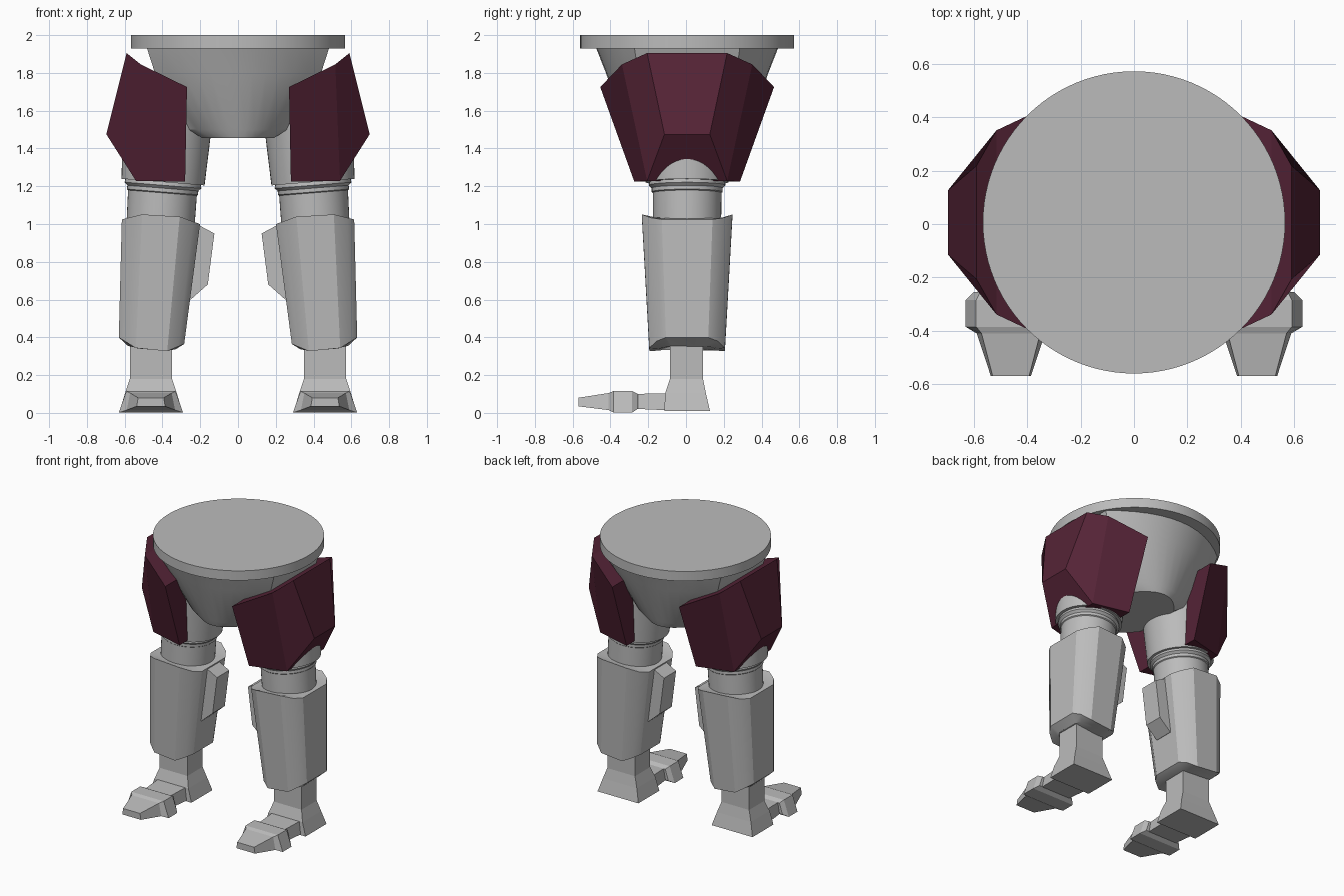
import bpy, bmesh, math

if "Cube" in bpy.data.objects:
    bpy.data.objects.remove(bpy.data.objects["Cube"])


def material(name, rgb):
    m = bpy.data.materials.new(name)
    m.diffuse_color = (*rgb, 1)
    m.use_nodes = True
    m.node_tree.nodes["Principled BSDF"].inputs["Base Color"].default_value = m.diffuse_color
    return m


GREY = material("light grey", (0.50, 0.50, 0.50))
MAROON = material("dark maroon", (0.09, 0.017, 0.037))


def finish(name, bm, mat, mirror=False, smooth=None):
    bmesh.ops.recalc_face_normals(bm, faces=bm.faces)
    me = bpy.data.meshes.new(name)
    bm.to_mesh(me)
    bm.free()
    me.materials.append(mat)
    ob = bpy.data.objects.new(name, me)
    bpy.context.collection.objects.link(ob)
    if smooth:
        bpy.context.view_layer.objects.active = ob
        ob.select_set(True)
        bpy.ops.object.shade_smooth_by_angle(angle=math.radians(smooth))
        ob.select_set(False)
    if mirror:
        ob.modifiers.new("mirror", "MIRROR").use_clip = False
    return ob


def loft(name, rings, mat, mirror=False, smooth=None):
    """Skin a stack of closed point rings and cap both ends."""
    bm = bmesh.new()
    vs = [[bm.verts.new(p) for p in ring] for ring in rings]
    n = len(vs[0])
    for a, b in zip(vs, vs[1:]):
        for i in range(n):
            j = (i + 1) % n
            bm.faces.new((a[i], a[j], b[j], b[i]))
    bm.faces.new(vs[0])
    bm.faces.new(vs[-1])
    return finish(name, bm, mat, mirror, smooth)


def circle(cx, cy, z, r, tilt=0, n=48):
    out = []
    for i in range(n):
        a = 2 * math.pi * i / n
        out.append((cx + r * math.cos(a), cy + r * math.sin(a), z + tilt * r * math.cos(a)))
    return out


CY = 0.006

# Waist disc
loft("waist_disc", [circle(0, CY, z, 0.566, n=96) for z in (1.93, 2.0)], GREY, smooth=30)


# Pelvis: flat sides, rounded front and back, tapering down
def pelvis_ring(z, hx, side_y, hy):
    half = []
    for i in range(13):
        u = 1 - 2 * i / 12
        half.append((hx * u, side_y + (hy - side_y) * (1 - u * u)))
    return [(x, CY + y, z) for x, y in half] + [(-x, CY - y, z) for x, y in half]


loft("pelvis", [pelvis_ring(1.94, 0.485, 0.28, 0.485), pelvis_ring(1.80, 0.44, 0.26, 0.43),
                pelvis_ring(1.50, 0.26, 0.20, 0.325), pelvis_ring(1.455, 0.19, 0.18, 0.305)],
     GREY, smooth=25)

# Thigh and stepped knee joint: z, radius, centre x
PROFILE = [(1.62, 0.24, 0.366), (1.475, 0.232, 0.378), (1.222, 0.22, 0.397),
           (1.222, 0.200, 0.397), (1.205, 0.203, 0.397), (1.190, 0.188, 0.398),
           (1.170, 0.188, 0.400), (1.165, 0.182, 0.400), (1.00, 0.180, 0.410)]
loft("thigh_and_knee", [circle(cx, CY, z, r, 0.08) for z, r, cx in PROFILE],
     GREY, mirror=True, smooth=30)

# Shin guard: flat front and back, rounded sides, ends cut higher or lower by side
QUARTER = [(0.48, 1.0), (0.82, 0.81), (1.0, 0.56)]
SECTION = (QUARTER + [(x, -y) for x, y in reversed(QUARTER)]
           + [(-x, -y) for x, y in QUARTER] + [(-x, y) for x, y in reversed(QUARTER)])


def shin_ring(cx, hx, hy, z_front, z_side, tilt):
    ring = []
    for u, v in SECTION:
        k = (abs(u) - 0.48) / 0.52
        ring.append((cx + hx * u, CY + hy * v, z_front + (z_side - z_front) * k + tilt * hx * u))
    return ring


loft("shin_guard", [shin_ring(0.408, 0.165, 0.19, 1.03, 1.02, 0.06),
                    shin_ring(0.408, 0.207, 0.24, 1.045, 1.012, 0.06),
                    shin_ring(0.458, 0.173, 0.20, 0.335, 0.382, 0.10),
                    shin_ring(0.458, 0.125, 0.15, 0.335, 0.345, 0.08)],
     GREY, mirror=True, smooth=31)

# Inner calf box
BOX = [(0.26, 1.01), (0.20, 0.99), (0.125, 0.95), (0.16, 0.68), (0.25, 0.60), (0.32, 0.62)]
loft("calf_box", [[(x, CY + y, z) for x, z in BOX] for y in (-0.07, 0.07)], GREY, mirror=True)

# Ankle flaring into the heel
FX = 0.461


def rect(z, hx, y0, y1):
    return [(FX - hx, y0, z), (FX + hx, y0, z), (FX + hx, y1, z), (FX - hx, y1, z)]


loft("ankle_and_heel", [rect(0.38, 0.112, -0.085, 0.09), rect(0.18, 0.112, -0.085, 0.09),
                        rect(0.105, 0.137, -0.11, 0.105), rect(0.01, 0.165, -0.115, 0.127)],
     GREY, mirror=True)


# Foot: arch, ball and tapered toe along y
def foot_ring(y, z0, z1, bottom, top):
    return [(FX - bottom, y, z0), (FX + bottom, y, z0), (FX + top, y, z1), (FX - top, y, z1)]


loft("foot_arch", [foot_ring(-0.05, 0.012, 0.105, 0.13, 0.115),
                   foot_ring(-0.28, 0.022, 0.10, 0.115, 0.10)], GREY, mirror=True)
loft("foot_ball_and_toe", [foot_ring(-0.255, 0.022, 0.10, 0.14, 0.115),
                           foot_ring(-0.285, 0.002, 0.115, 0.17, 0.13),
                           foot_ring(-0.385, 0.002, 0.115, 0.17, 0.13),
                           foot_ring(-0.41, 0.015, 0.105, 0.128, 0.11),
                           foot_ring(-0.57, 0.035, 0.08, 0.075, 0.068)], GREY, mirror=True)

# Faceted hip armour, symmetric front to back
ARMOUR = [(0.27, 0.46, 1.725), (0.515, 0.345, 1.845), (0.59, 0.212, 1.905),
          (0.697, 0.12, 1.475), (0.54, 0.212, 1.228), (0.28, 0.28, 1.225)]
bm = bmesh.new()
back = [bm.verts.new((x, CY + y, z)) for x, y, z in ARMOUR]
front = [bm.verts.new((x, CY - y, z)) for x, y, z in ARMOUR]
for s in (back, front):
    bm.faces.new((s[0], s[1], s[4], s[5]))
    bm.faces.new((s[1], s[2], s[3], s[4]))
for i in range(6):
    j = (i + 1) % 6
    bm.faces.new((back[i], back[j], front[j], front[i]))
finish("hip_armour", bm, MAROON, mirror=True)
